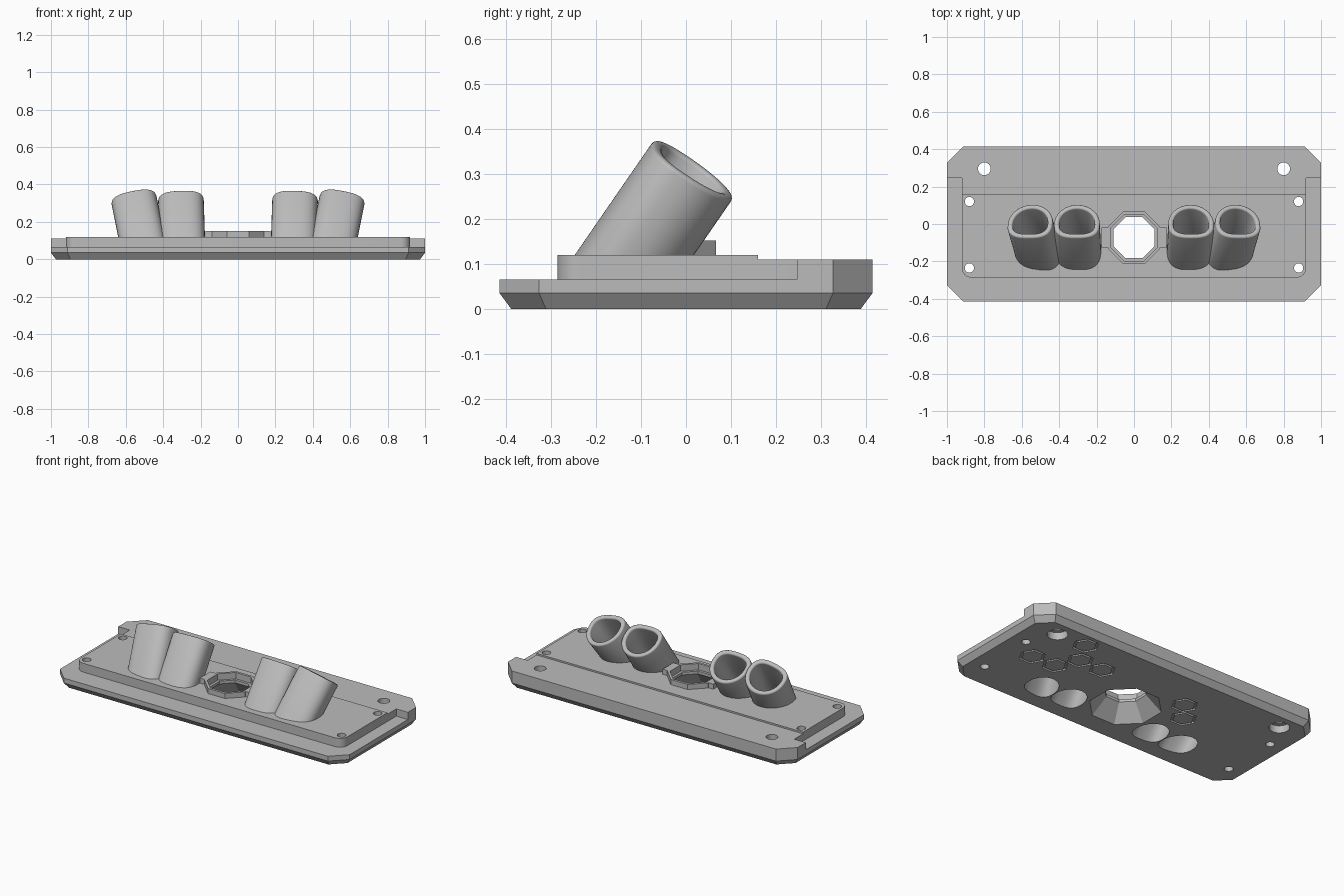
import bpy, bmesh, math
from mathutils import Vector

cube = bpy.data.objects.get("Cube")
if cube:
    bpy.data.objects.remove(cube, do_unlink=True)

GREY = (0.5, 0.5, 0.5, 1)
grey = bpy.data.materials.new("plain grey")
grey.use_nodes = True
grey.diffuse_color = GREY
grey.node_tree.nodes["Principled BSDF"].inputs["Base Color"].default_value = GREY


def loft(name, rings, loop=False):
    """Skin a list of equal-length rings; cap the ends or close into a loop."""
    bm = bmesh.new()
    rows = [[bm.verts.new(p) for p in ring] for ring in rings]
    n = len(rows[0])
    pairs = list(zip(rows, rows[1:]))
    if loop:
        pairs.append((rows[-1], rows[0]))
    else:
        bm.faces.new(rows[0])
        bm.faces.new(rows[-1])
    for a, b in pairs:
        for i in range(n):
            j = (i + 1) % n
            bm.faces.new((a[i], a[j], b[j], b[i]))
    bmesh.ops.recalc_face_normals(bm, faces=bm.faces)
    mesh = bpy.data.meshes.new(name)
    bm.to_mesh(mesh)
    bm.free()
    mesh.materials.append(grey)
    obj = bpy.data.objects.new(name, mesh)
    bpy.context.collection.objects.link(obj)
    return obj


def ngon(x, y, z, r, n, turn=0.0):
    return [Vector((x + r * math.cos(turn + math.tau * i / n),
                    y + r * math.sin(turn + math.tau * i / n), z)) for i in range(n)]


def octagon(apothem, z):
    return ngon(0, -0.073, z, apothem / math.cos(math.pi / 8), 8, math.pi / 8)


def prism(name, outline, z0, z1):
    return loft(name, [[(x, y, z) for x, y in outline] for z in (z0, z1)])


def mirrored(half):
    """Complete an outline from its +x half, listed front to back."""
    return half + [(-x, y) for x, y in reversed(half)]


def boolean(obj, tool, operation):
    mod = obj.modifiers.new("cut", 'BOOLEAN')
    mod.operation, mod.solver, mod.object = operation, 'EXACT', tool
    bpy.context.view_layer.objects.active = obj
    bpy.ops.object.modifier_apply(modifier=mod.name)


# Base plate with clipped corners and a chamfered underside
def plate_ring(inset, z):
    x, y, c = 1 - inset, 0.415 - inset, 0.088 - inset * 0.4
    return [(px, py, z) for px, py in mirrored([(x - c, -y), (x, c - y), (x, y - c), (x - c, y)])]


base = loft("base_plate", [plate_ring(0.026, 0), plate_ring(0, 0.035), plate_ring(0, 0.065)])

# Raised deck with rounded front corners, widening into the rear ledge
R = 0.05
front = [(0.92 - R + R * math.sin(a), -0.286 + R - R * math.cos(a))
         for a in [math.pi / 2 * i / 8 for i in range(9)]]
deck = prism("rear_ledge_deck", mirrored(front + [(0.92, 0.247), (1, 0.247), (1, 0.327), (0.912, 0.415)]),
             0.065, 0.11)
panel = prism("front_panel", mirrored(front + [(0.92, 0.16)]), 0.11, 0.12)

# Octagonal collar with a side tab on each side
collar = loft("centre_collar", [octagon(0.14, 0.12), octagon(0.14, 0.152)])
tabs = prism("collar_tabs", mirrored([(0.175, -0.125), (0.175, -0.02)]), 0.12, 0.152)
boolean(collar, tabs, 'UNION')
bpy.data.objects.remove(tabs, do_unlink=True)


# Angled sockets: round at the back, flattened at the front
def socket_ring(top, axis, r, drop=0.0, floor=None):
    side = axis.cross(Vector((0, -1, 0))).cross(axis).normalized().cross(axis).normalized()
    up = axis.cross(side).normalized()
    if up.y > 0:
        up = -up
    ring = []
    for i in range(48):
        c, s = math.cos(math.tau * i / 48), math.sin(math.tau * i / 48)
        if s > 0:
            u = math.copysign(abs(c) ** 0.72, c) * r
            v = s ** 0.72 * (r - 0.028)
        else:
            u, v = c * r, s * r
        p = top + side * u + up * v - axis * drop
        if floor is not None:
            p = p - axis * ((p.z - floor) / axis.z)
        ring.append(p)
    return ring


cutters = []
OUT, IN, F = 0.122, 0.095, 0.01
for sx, word in ((1, "left"), (-1, "right")):
    for kind, x_top, x_foot in (("inner", 0.305, 0.295), ("outer", 0.556, 0.492)):
        top = Vector((sx * x_top, 0.005, 0.316))
        axis = (top - Vector((sx * x_foot, -0.213, 0))).normalized()
        rings = [socket_ring(top, axis, OUT, floor=0.115)]
        for a in (0, 30, 60, 90):
            k = math.radians(a)
            rings.append(socket_ring(top, axis, OUT - F + F * math.cos(k), F - F * math.sin(k)))
        for a in (90, 60, 30, 0):
            k = math.radians(a)
            rings.append(socket_ring(top, axis, IN + F - F * math.cos(k), F - F * math.sin(k)))
        rings.append(socket_ring(top, axis, IN, floor=0.115))
        tube = loft(f"{word}_{kind}_socket", rings, loop=True)
        cutters.append(loft("bore_cutter", [socket_ring(top, axis, IN, floor=z) for z in (-0.05, 0.14)]))

    # Screw holes, the rear pair counterbored from below
    for y in (-0.235, 0.12):
        cutters.append(loft("screw_cutter", [ngon(sx * 0.88, y, z, 0.025, 24) for z in (-0.05, 0.2)]))
    cutters.append(loft("counterbore_cutter", [ngon(sx * 0.8, 0.295, z, r, 24) for z, r in
                        ((-0.05, 0.058), (0.045, 0.058), (0.045, 0.034), (0.2, 0.034))]))

# Centre opening, flaring toward the underside
well = loft("well_cutter", [octagon(a, z) for a, z in
            ((0.2, -0.01), (0.11, 0.095), (0.11, 0.112), (0.125, 0.112), (0.125, 0.2))])
cutters.append(well)

# Shallow hexagonal grooves scattered on the underside
grooves = []
for x, y in ((0.6, 0.3), (0.75, 0.02), (0.59, 0.025), (0.52, 0.157),
             (0.358, 0.152), (-0.24, 0.147), (-0.33, 0.03)):
    grooves.append(loft("groove_cutter", [ngon(x, y, z, r, 6) for z, r in
                   ((-0.02, 0.076), (0.01, 0.076), (0.01, 0.062), (-0.02, 0.062))], loop=True))

for obj, tools in ((base, cutters + grooves), (deck, cutters), (panel, cutters), (collar, [well])):
    for tool in tools:
        boolean(obj, tool, 'DIFFERENCE')
for tool in cutters + grooves:
    bpy.data.objects.remove(tool, do_unlink=True)

# Smooth the curved walls and keep the edges crisp
for obj in bpy.context.scene.objects:
    if obj.type == 'MESH' and grey.name in obj.data.materials:
        bpy.ops.object.select_all(action='DESELECT')
        obj.select_set(True)
        bpy.context.view_layer.objects.active = obj
        bpy.ops.object.shade_smooth_by_angle(angle=math.radians(32))
